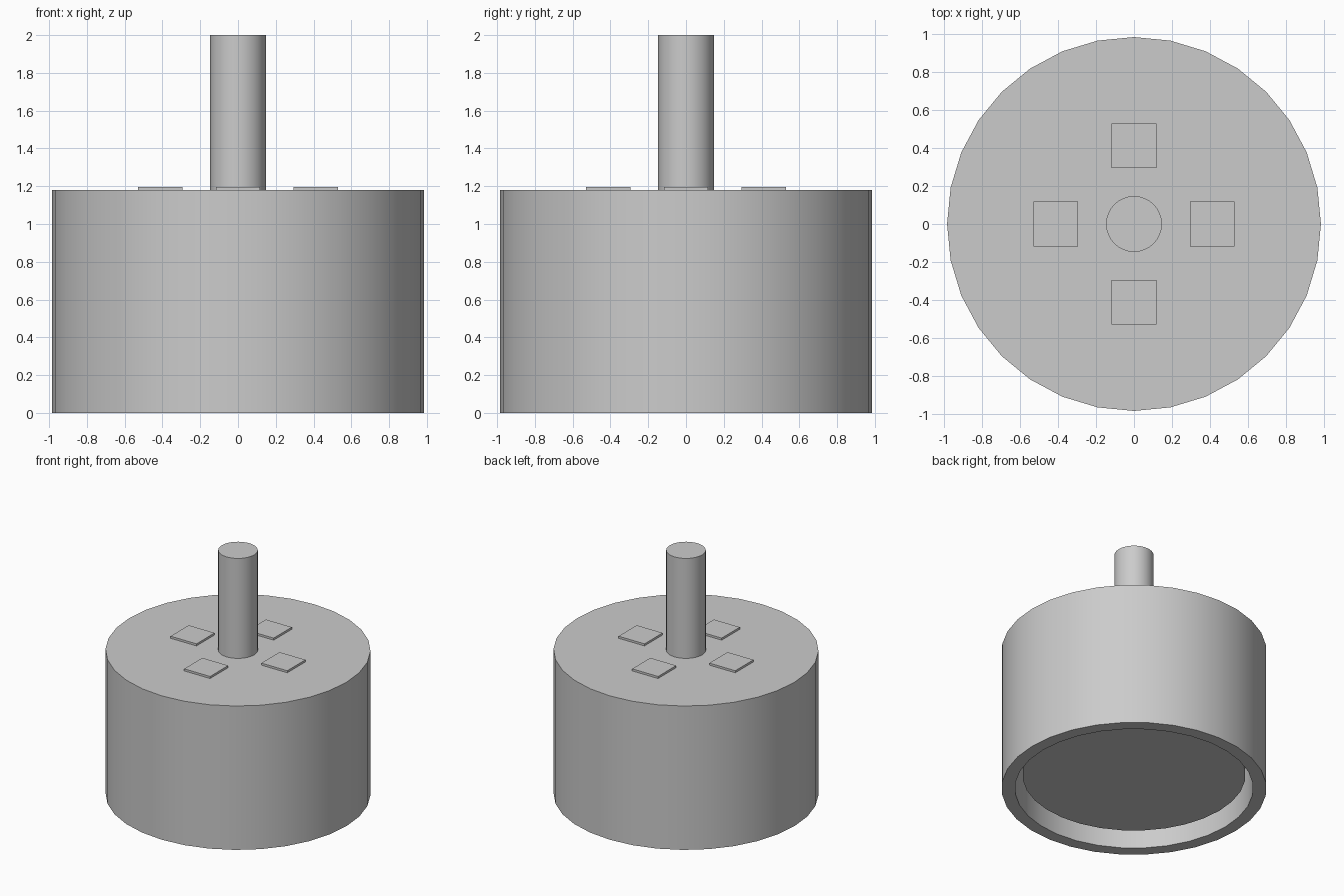
import bpy, bmesh, math
from mathutils import Matrix, Vector

old = bpy.data.objects.get("Cube")
if old:
    bpy.data.objects.remove(old, do_unlink=True)

# One plain grey for every part
grey = bpy.data.materials.new("plain_grey")
grey.use_nodes = True
colour = (0.6, 0.6, 0.6, 1)
grey.diffuse_color = colour
grey.node_tree.nodes["Principled BSDF"].inputs["Base Color"].default_value = colour


def add_object(name, bm):
    bmesh.ops.recalc_face_normals(bm, faces=bm.faces)
    mesh = bpy.data.meshes.new(name)
    bm.to_mesh(mesh)
    bm.free()
    mesh.materials.append(grey)
    obj = bpy.data.objects.new(name, mesh)
    bpy.context.collection.objects.link(obj)
    return obj


def lathe(name, profile, sides=32):
    """Turn a (radius, height) profile around the z axis."""
    bm = bmesh.new()
    verts = [bm.verts.new((r, 0, z)) for r, z in profile]
    edges = [bm.edges.new(pair) for pair in zip(verts, verts[1:])]
    bmesh.ops.spin(bm, geom=verts + edges, cent=(0, 0, 0), axis=(0, 0, 1),
                   angle=math.tau, steps=sides)
    bmesh.ops.remove_doubles(bm, verts=bm.verts, dist=0.0005)
    obj = add_object(name, bm)
    bpy.ops.object.select_all(action="DESELECT")
    obj.select_set(True)
    bpy.context.view_layer.objects.active = obj
    bpy.ops.object.shade_smooth_by_angle(angle=math.radians(30))
    return obj


TOP = 1.18      # top of the housing
ROOF = 1.08     # underside of the housing roof

# Hollow housing, open at the bottom
lathe("housing", [(0, ROOF), (0.886, ROOF), (0.886, 0), (0.985, 0), (0.985, TOP), (0, TOP)])

# Inner drum, set back from the lower rim with a narrow gap around it
lathe("inner_drum", [(0, 0.118), (0.83, 0.118), (0.83, ROOF), (0, ROOF)])

# Shaft standing on the housing
lathe("shaft", [(0, TOP), (0.147, TOP), (0.147, 2), (0, 2)])

# Four square pads around the shaft
for i, side in enumerate(("left", "back", "right", "front")):
    centre = Matrix.Rotation(i * math.pi / 2, 3, "Z") @ Vector((0.412, 0, 1.188))
    bm = bmesh.new()
    bmesh.ops.create_cube(bm, size=1, matrix=Matrix.Translation(centre)
                          @ Matrix.Diagonal((0.235, 0.235, 0.018, 1)))
    add_object(side + "_pad", bm)
